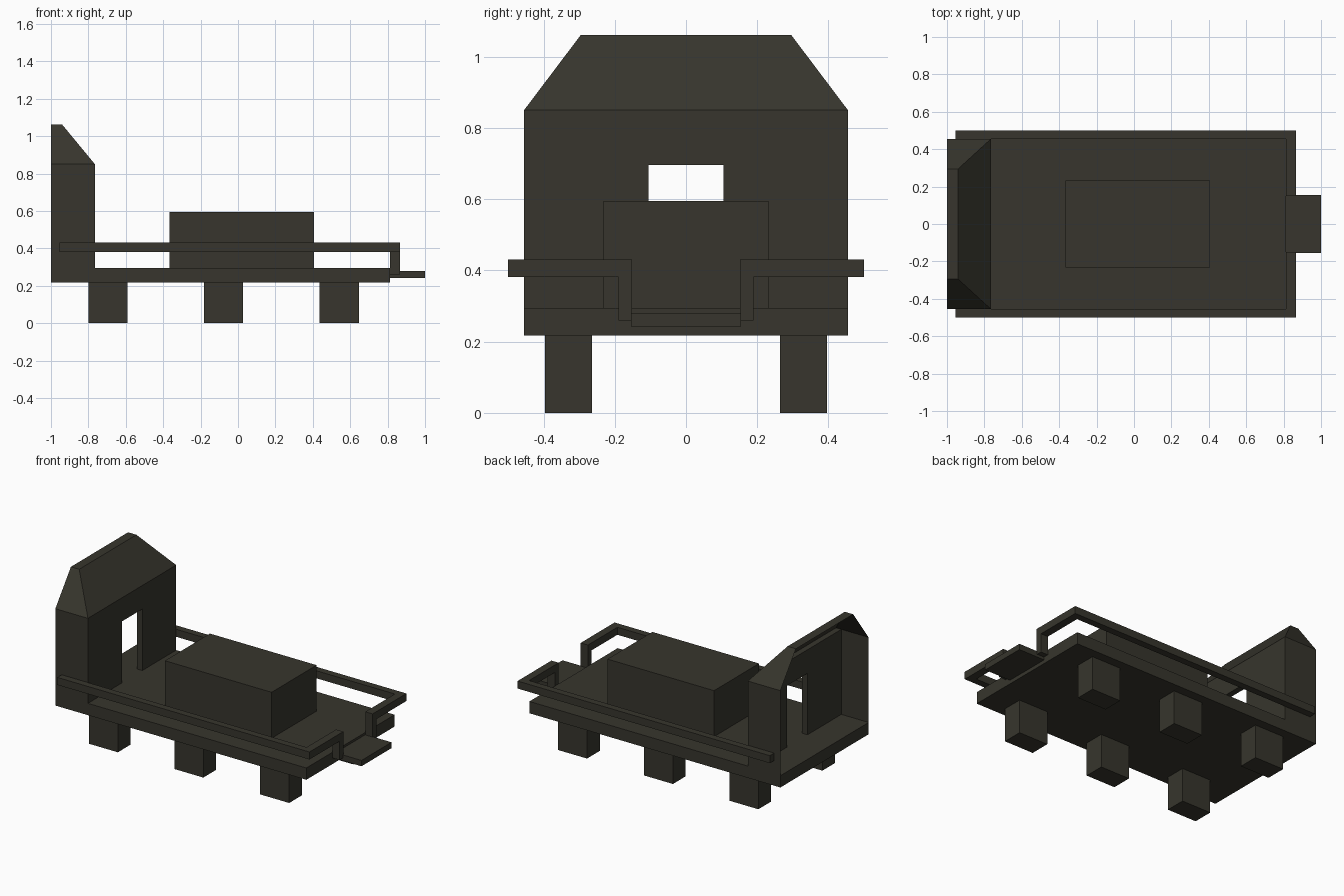
import bpy
import bmesh

if "Cube" in bpy.data.objects:
    bpy.data.objects.remove(bpy.data.objects["Cube"])

olive = bpy.data.materials.new("dark olive")
olive.diffuse_color = (0.038, 0.036, 0.026, 1)
olive.use_nodes = True
olive.node_tree.nodes["Principled BSDF"].inputs["Base Color"].default_value = olive.diffuse_color


def finish(name, bm):
    mesh = bpy.data.meshes.new(name)
    bm.to_mesh(mesh)
    bm.free()
    mesh.materials.append(olive)
    ob = bpy.data.objects.new(name, mesh)
    bpy.context.collection.objects.link(ob)
    return ob


def boxes(name, *extents):
    """One object from boxes given as (x0, x1, y0, y1, z0, z1)."""
    bm = bmesh.new()
    for x0, x1, y0, y1, z0, z1 in extents:
        for v in bmesh.ops.create_cube(bm, size=1)["verts"]:
            v.co.x = x0 if v.co.x < 0 else x1
            v.co.y = y0 if v.co.y < 0 else y1
            v.co.z = z0 if v.co.z < 0 else z1
    return finish(name, bm)


def mirror_y(ob):
    mod = ob.modifiers.new("mirror", 'MIRROR')
    mod.use_axis = (False, True, False)


# Deck, engine block and coupling step
boxes("deck", (-1, 0.812, -0.455, 0.455, 0.218, 0.295))
boxes("engine_block", (-0.365, 0.405, -0.232, 0.232, 0.295, 0.595))
boxes("coupling_step", (0.812, 1.0, -0.155, 0.155, 0.242, 0.28))

# Six square feet
for i, x in enumerate((-0.80, -0.183, 0.437)):
    mirror_y(boxes(f"foot_pair_{i + 1}", (x, x + 0.21, 0.264, 0.396, 0, 0.218)))

# Handrails: side bar, front bar and post on each side
mirror_y(boxes("handrail",
               (-0.955, 0.866, 0.455, 0.5, 0.382, 0.431),
               (0.814, 0.866, 0.151, 0.455, 0.382, 0.431),
               (0.814, 0.866, 0.151, 0.19, 0.26, 0.382)))

# Cab wall with doorway, extruded from a profile
W, BASE, EAVE, TOP, FRONT = 0.455, 0.295, 0.85, 1.062, -0.765
bm = bmesh.new()
profile = [(-W, BASE), (-0.106, BASE), (-0.106, 0.696), (0.106, 0.696),
           (0.106, BASE), (W, BASE), (W, EAVE), (-W, EAVE)]
face = bm.faces.new([bm.verts.new((FRONT, y, z)) for y, z in profile])
ext = bmesh.ops.extrude_face_region(bm, geom=[face], use_keep_orig=True)
for v in ext["geom"]:
    if isinstance(v, bmesh.types.BMVert):
        v.co.x -= 0.038
bmesh.ops.recalc_face_normals(bm, faces=bm.faces)
finish("cab_wall", bm)

# Thin cab sides and sloped roof, open at the back
bm = bmesh.new()
rows = []
for x_in, w, z in ((FRONT, W, BASE), (FRONT, W, EAVE), (-0.94, 0.295, TOP)):
    rows.append([bm.verts.new((x, y, z)) for x, y in
                 ((-1, -w), (x_in, -w), (x_in, w), (-1, w))])
base, eave, top = rows
for i in (0, 2):
    bm.faces.new((base[i], base[i + 1], eave[i + 1], eave[i]))
for i in range(3):
    bm.faces.new((eave[i], eave[i + 1], top[i + 1], top[i]))
bm.faces.new(top)
finish("cab_shell", bm)
